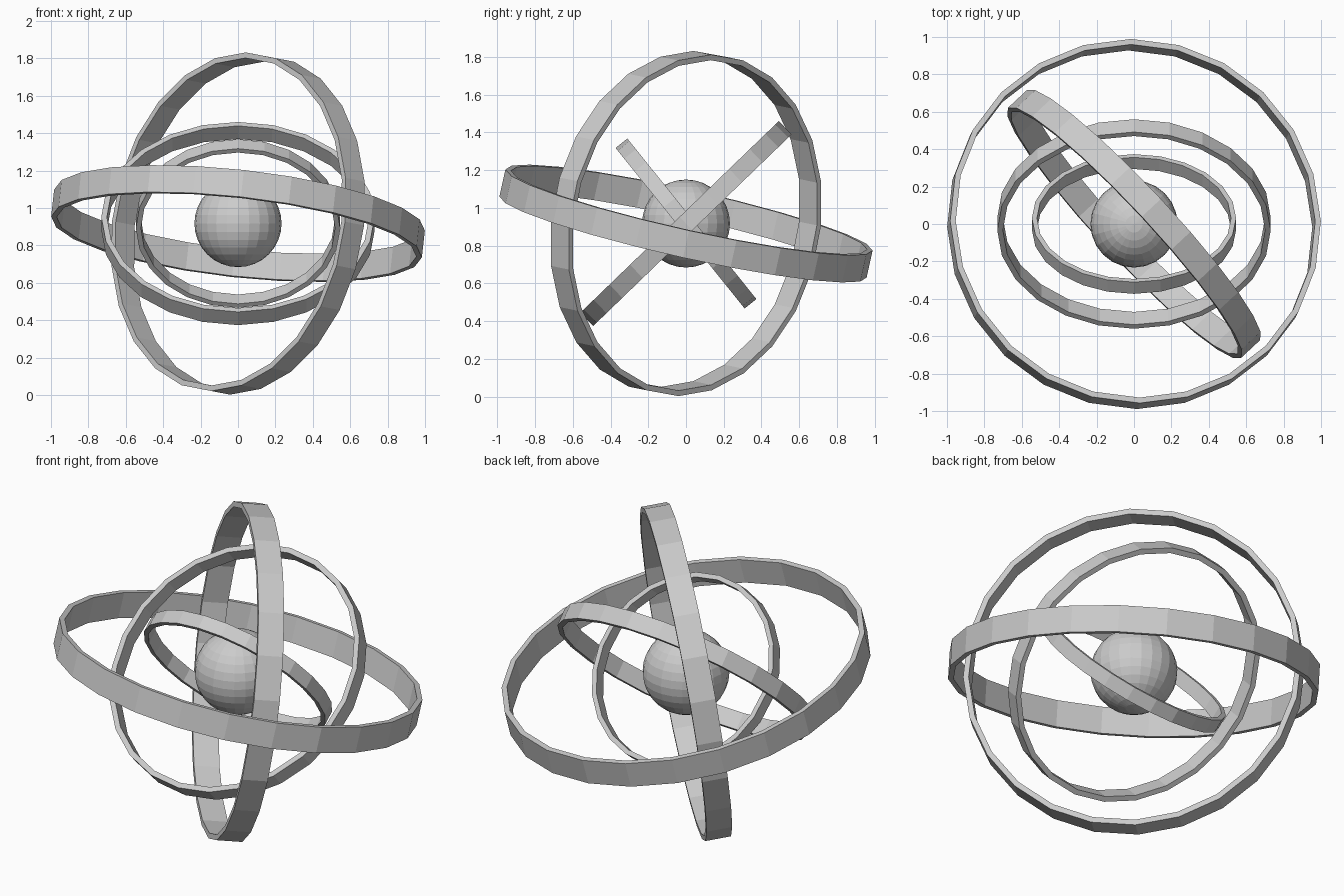
import bpy, bmesh
from math import radians, pi, cos, sin

if "Cube" in bpy.data.objects:
    bpy.data.objects.remove(bpy.data.objects["Cube"])

CENTRE = (0, 0, 0.917)
grey = bpy.data.materials.new("light_grey")
grey.diffuse_color = (0.6, 0.6, 0.6, 1)
grey.use_nodes = True
grey.node_tree.nodes["Principled BSDF"].inputs["Base Color"].default_value = grey.diffuse_color


def add(name, bm, rot=(0, 0, 0)):
    bmesh.ops.recalc_face_normals(bm, faces=bm.faces)
    me = bpy.data.meshes.new(name)
    bm.to_mesh(me)
    bm.free()
    me.materials.append(grey)
    ob = bpy.data.objects.new(name, me)
    ob.location = CENTRE
    ob.rotation_euler = [radians(a) for a in rot]
    bpy.context.collection.objects.link(ob)


def band(name, r, width, thick, rot, n=24):
    """Flat-sided hoop with a rectangular section, axis along z before rotation."""
    bm = bmesh.new()
    section = [(r, -width / 2), (r, width / 2), (r - thick, width / 2), (r - thick, -width / 2)]
    loops = [[bm.verts.new((p * cos(2 * pi * i / n), p * sin(2 * pi * i / n), z)) for p, z in section]
             for i in range(n)]
    for i in range(n):
        a, b = loops[i], loops[(i + 1) % n]
        for k in range(4):
            m = (k + 1) % 4
            bm.faces.new((a[k], b[k], b[m], a[m]))
    add(name, bm, rot)


# Core ball
bm = bmesh.new()
bmesh.ops.create_uvsphere(bm, u_segments=24, v_segments=16, radius=0.233)
add("core_ball", bm)

# Four nested hoops, each tilted its own way
band("inner_ring", 0.546, 0.08, 0.027, (-51.2, 0, 0))
band("middle_ring", 0.731, 0.098, 0.03, (44, 0, 0))
band("upright_ring", 0.914, 0.14, 0.03, (0, 98, 43))
band("outer_ring", 0.997, 0.148, 0.03, (-12.5, 6.3, 0))
